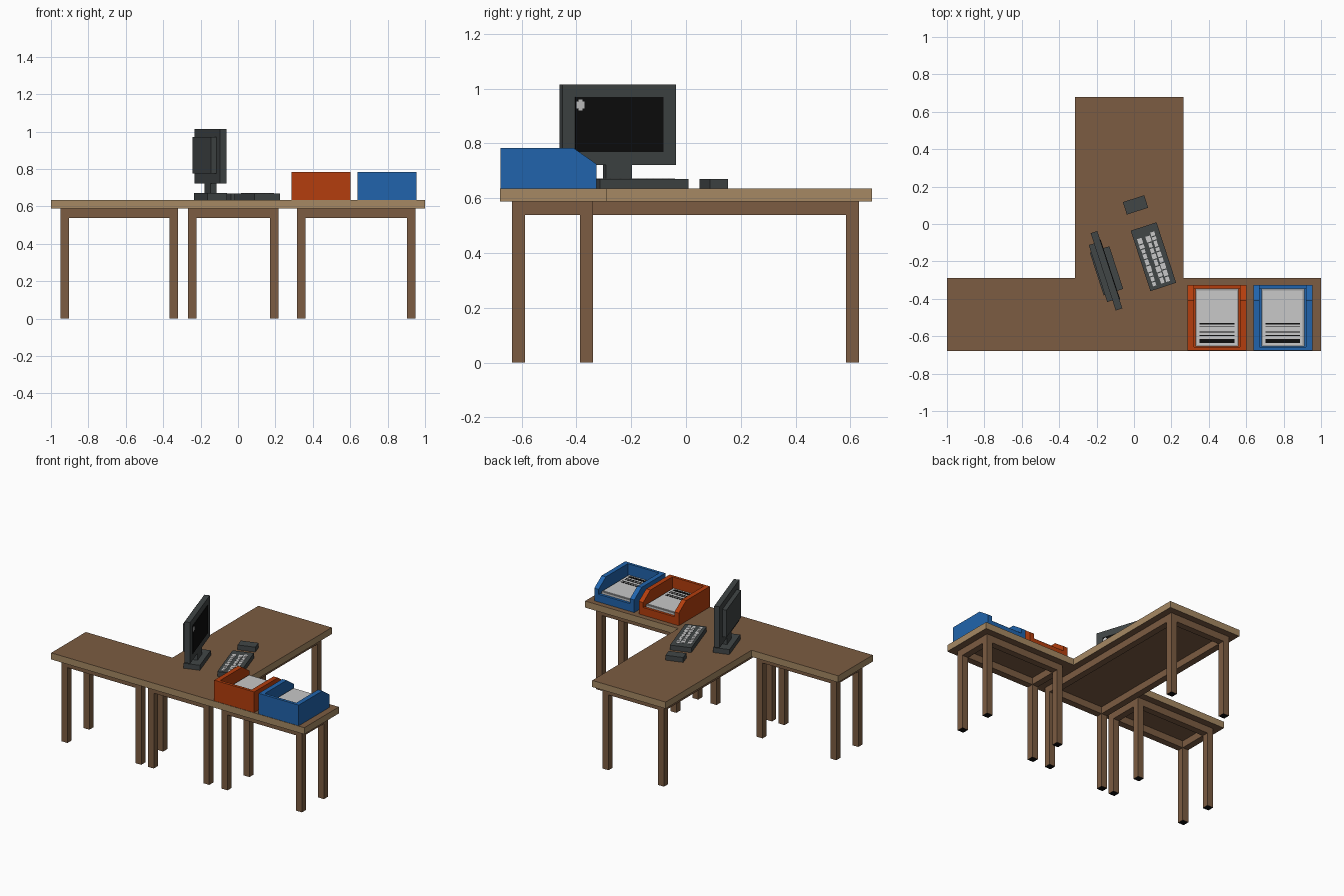
import bpy, bmesh, math, random
from mathutils import Matrix, Vector

if "Cube" in bpy.data.objects:
    bpy.data.objects.remove(bpy.data.objects["Cube"])
random.seed(4)


def material(name, rgb):
    m = bpy.data.materials.new(name)
    m.use_nodes = True
    m.diffuse_color = (*rgb, 1)
    m.node_tree.nodes["Principled BSDF"].inputs["Base Color"].default_value = (*rgb, 1)
    return m


brown = material("brown wood", (0.2, 0.107, 0.054))
tan = material("tan edge", (0.38, 0.25, 0.125))
black = material("black", (0.004, 0.004, 0.004))
charcoal = material("charcoal plastic", (0.053, 0.061, 0.062))
blue = material("blue plastic", (0.015, 0.127, 0.413))
orange = material("orange plastic", (0.456, 0.048, 0.004))
page_grey = material("page grey", (0.58, 0.58, 0.58))
stack_grey = material("stack grey", (0.33, 0.33, 0.33))


def add_box(bm, x, y, z):
    """Add a box given its (low, high) span on each axis."""
    mid = Vector([sum(s) / 2 for s in (x, y, z)])
    size = [s[1] - s[0] for s in (x, y, z)]
    bmesh.ops.create_cube(bm, size=1, matrix=Matrix.Translation(mid) @ Matrix.Diagonal((*size, 1)))


def finish(bm, name, mats, rule=None, place=None):
    bmesh.ops.recalc_face_normals(bm, faces=bm.faces)
    for f in bm.faces:
        f.material_index = rule(f) if rule else 0
    mesh = bpy.data.meshes.new(name)
    bm.to_mesh(mesh)
    bm.free()
    for m in mats:
        mesh.materials.append(m)
    ob = bpy.data.objects.new(name, mesh)
    bpy.context.collection.objects.link(ob)
    if place:
        ob.matrix_world = place
    return ob


def boxes(name, spans, mats, rule=None, place=None):
    bm = bmesh.new()
    for s in spans:
        add_box(bm, *s)
    return finish(bm, name, mats, rule, place)


# Tables: top with tan edges, four legs with black feet, flush aprons
LEG, TOP = 0.047, 0.635


def table(name, x, y, leg_x, leg_y):
    boxes(name + "_top", [(x, y, (0.588, TOP))], [brown, tan],
          lambda f: int(abs(f.normal.z) < 0.5))
    xs = [(leg_x[0], leg_x[0] + LEG), (leg_x[1] - LEG, leg_x[1])]
    ys = [(leg_y[0], leg_y[0] + LEG), (leg_y[1] - LEG, leg_y[1])]
    boxes(name + "_legs", [(a, b, (0, 0.588)) for a in xs for b in ys], [brown, black],
          lambda f: int(f.normal.z < -0.5))
    rail = (0.538, 0.588)
    spans = [((xs[0][1], xs[1][0]), b, rail) for b in ys]
    spans += [(a, (ys[0][1], ys[1][0]), rail) for a in xs]
    boxes(name + "_aprons", spans, [brown])


wing_y, wing_leg_y = (-0.68, -0.29), (-0.635, -0.34)
table("right_wing", (-1, -0.315), wing_y, (-0.95, -0.32), wing_leg_y)
table("centre_desk", (-0.315, 0.265), (-0.68, 0.68), (-0.268, 0.217), (-0.635, 0.632))
table("left_wing", (0.265, 1), wing_y, (0.315, 0.95), wing_leg_y)


# Equipment shares one turned direction
def turned(x, y):
    return Matrix.Translation((x, y, TOP)) @ Matrix.Rotation(math.radians(18), 4, "Z")


def centred(w, d, z, x=0, y=0):
    return ((x - w / 2, x + w / 2), (y - d / 2, y + d / 2), z)


# Monitor, its screen facing local +x
spot = turned(-0.147, -0.25)
boxes("monitor_base", [centred(0.11, 0.24, (0, 0.036))], [charcoal], place=spot)
boxes("monitor_stem", [centred(0.035, 0.1, (0.036, 0.14))], [charcoal], place=spot)
boxes("monitor_frame", [centred(0.037, 0.435, (0.087, 0.38))], [charcoal], place=spot)
boxes("monitor_back", [centred(0.03, 0.32, (0.14, 0.335), x=-0.033)], [charcoal], place=spot)
boxes("screen", [centred(0.003, 0.338, (0.134, 0.334), x=0.02)], [black], place=spot)
boxes("screen_icon", [centred(0.002, 0.032, (0.292, 0.318), x=0.022, y=-0.15),
                      centred(0.002, 0.016, (0.286, 0.325), x=0.022, y=-0.15)],
      [page_grey], place=spot)

# Keyboard with rows of keys, and mouse
spot = turned(0.104, -0.175)
boxes("keyboard", [centred(0.145, 0.34, (0, 0.035))], [charcoal], place=spot)
keys = []
for row_x in (-0.042, 0.004, 0.034):
    y = -0.15
    while y < 0.12:
        length = random.uniform(0.016, 0.034)
        keys.append(centred(random.uniform(0.018, 0.027), length, (0.034, 0.037),
                            row_x, y + length / 2))
        y += length + 0.006
boxes("keys", keys, [page_grey], place=spot)
boxes("mouse", [centred(0.12, 0.07, (0, 0.035))], [charcoal], place=turned(0.008, 0.102))


# Paper trays: sloped side walls, tall front wall, low lip, printed paper stack
def tray(name, x, mat):
    w, wall, y0, y1 = 0.316, 0.034, -0.677, -0.327
    bm = bmesh.new()
    profile = [(y0, TOP), (y1, TOP), (y1, 0.725), (-0.41, 0.783), (y0, 0.783)]
    for side in (x, x + w - wall):
        face = bm.faces.new([bm.verts.new((side, a, b)) for a, b in profile])
        new = bmesh.ops.extrude_face_region(bm, geom=[face])["geom"]
        bmesh.ops.translate(bm, vec=(wall, 0, 0),
                            verts=[v for v in new if isinstance(v, bmesh.types.BMVert)])
    inner = (x + wall, x + w - wall)
    add_box(bm, inner, (y0, y0 + 0.02), (TOP, 0.783))
    add_box(bm, inner, (y1 - 0.018, y1), (TOP, 0.69))
    add_box(bm, inner, (y0 + 0.02, y1 - 0.018), (TOP, 0.65))
    finish(bm, name + "_tray", [mat])
    mid = x + w / 2
    stack = centred(0.23, 0.31, (0.65, 0.705), mid, -0.501)
    boxes(name + "_paper_stack", [stack], [stack_grey, page_grey],
          lambda f: int(abs(f.normal.z) < 0.5))
    boxes(name + "_top_page", [centred(0.212, 0.292, (0.705, 0.709), mid, -0.501)], [page_grey])
    lines = [(-0.533, 0.006), (-0.55, 0.004), (-0.578, 0.005), (-0.595, 0.005), (-0.626, 0.02)]
    boxes(name + "_print_lines", [centred(0.185, d, (0.708, 0.711), mid, y) for y, d in lines],
          [black])


tray("orange", 0.286, orange)
tray("blue", 0.638, blue)
